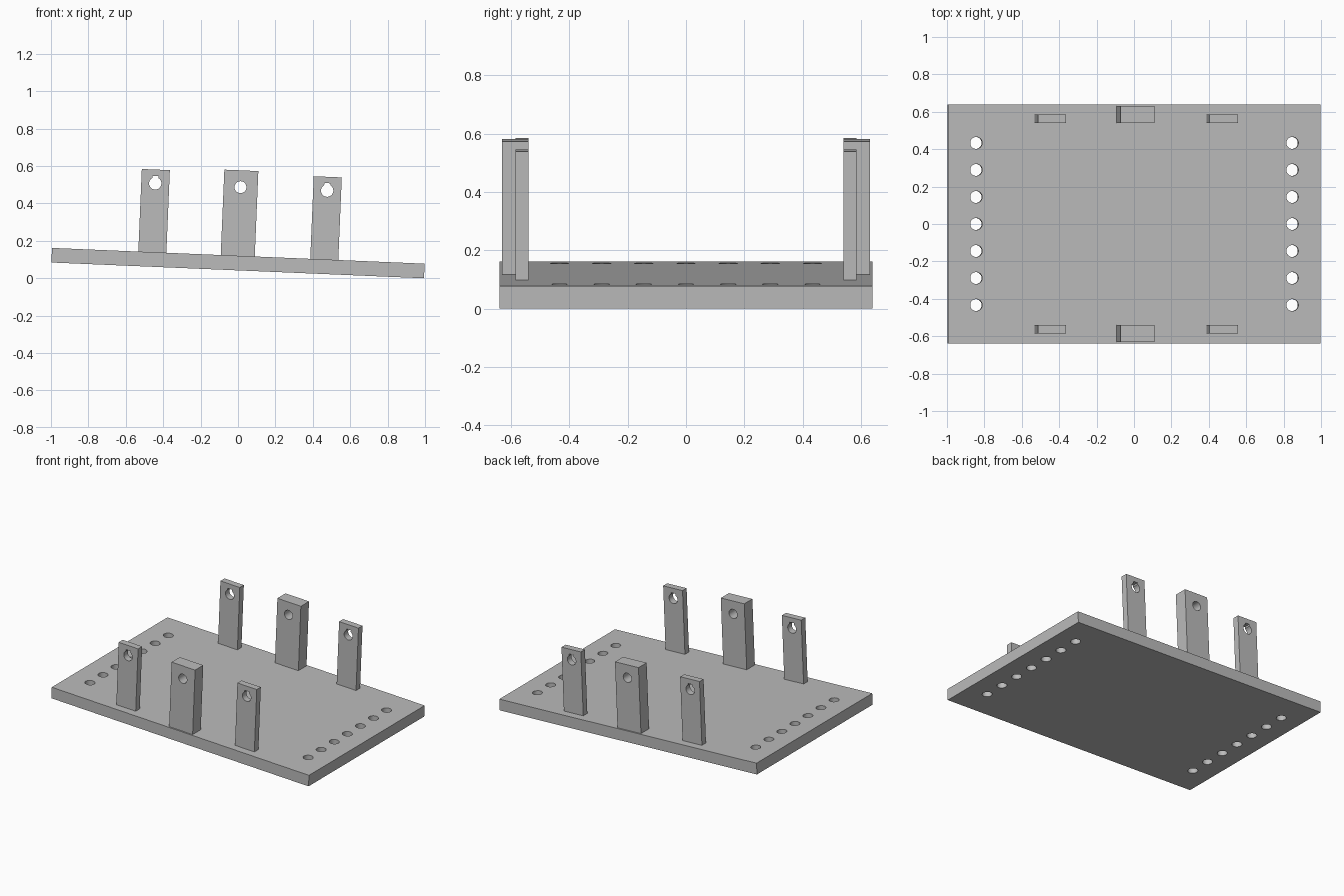
import bpy
import bmesh
from math import acos, cos, pi, sin
from mathutils import Matrix

if "Cube" in bpy.data.objects:
    bpy.data.objects.remove(bpy.data.objects["Cube"])

grey = bpy.data.materials.new("plain grey")
grey.use_nodes = True
grey.diffuse_color = (0.5, 0.5, 0.5, 1)
grey.node_tree.nodes["Principled BSDF"].inputs["Base Color"].default_value = (0.5, 0.5, 0.5, 1)

# The whole rack leans down towards its left end
TILT = Matrix.Translation((0, 0, 0.081)) @ Matrix.Rotation(0.0422, 4, 'Y')
THICK = 0.078
SURFACE = THICK / 2


def rectangle(x0, y0, x1, y1):
    return [(x0, y0), (x1, y0), (x1, y1), (x0, y1)]


def circle(x, y, r, steps=32):
    return [(x + r * cos(2 * pi * i / steps), y + r * sin(2 * pi * i / steps)) for i in range(steps)]


def keyhole(x, y, r, half_slot, top, steps=28):
    """Round hole with a narrow slot rising from it."""
    start = acos(half_slot / r)
    sweep = pi + 2 * start
    arc = [(x + r * cos(start - sweep * i / steps), y + r * sin(start - sweep * i / steps))
           for i in range(steps + 1)]
    return arc + [(x - half_slot, top), (x + half_slot, top)]


def pierced_slab(name, outlines, thickness, placement):
    """Extrude an outline, with the further outlines as through holes."""
    curve = bpy.data.curves.new(name + " profile", 'CURVE')
    curve.dimensions = '2D'
    curve.fill_mode = 'BOTH'
    curve.extrude = thickness / 2
    for outline in outlines:
        spline = curve.splines.new('POLY')
        spline.points.add(len(outline) - 1)
        for point, (x, y) in zip(spline.points, outline):
            point.co = (x, y, 0, 1)
        spline.use_cyclic_u = True
    source = bpy.data.objects.new(name + " profile", curve)
    mesh = bpy.data.meshes.new_from_object(source)
    bpy.data.objects.remove(source)
    bpy.data.curves.remove(curve)

    bm = bmesh.new()
    bm.from_mesh(mesh)
    bmesh.ops.remove_doubles(bm, verts=bm.verts, dist=0.0001)
    bmesh.ops.recalc_face_normals(bm, faces=bm.faces)
    bm.to_mesh(mesh)
    bm.free()
    mesh.transform(TILT @ placement)
    mesh.shade_smooth()
    mesh.set_sharp_from_angle(angle=pi / 6)
    mesh.name = name
    mesh.materials.clear()
    mesh.materials.append(grey)
    obj = bpy.data.objects.new(name, mesh)
    bpy.context.collection.objects.link(obj)
    return obj


# Base plate with a row of seven holes at each end
holes = [circle(side * 0.846, row * 0.1445, 0.032) for side in (-1, 1) for row in range(-3, 4)]
pierced_slab("base_plate", [rectangle(-0.997, -0.64, 0.997, 0.64)] + holes, THICK, Matrix())


def post(name, x, half_width, top, hole, inner_y, depth, side):
    """Upright post whose inner face lies at inner_y on the given side."""
    stand = Matrix.Translation((0, side * (inner_y + depth / 2), 0)) @ Matrix.Rotation(pi / 2, 4, 'X')
    body = rectangle(x - half_width, SURFACE, x + half_width, top)
    pierced_slab(name, [body, hole], depth, stand)


# Two facing rows: a thick post between two slim keyhole posts
for label, side in (("front", -1), ("back", 1)):
    post(label + "_middle_post", -0.003, 0.091, 0.496,
         circle(-0.004, 0.406, 0.032), 0.54, 0.09, side)
    for hand, x in (("right", -0.46), ("left", 0.46)):
        post(label + "_" + hand + "_post", x, 0.075, 0.481,
             keyhole(x, 0.407, 0.033, 0.017, 0.447), 0.54, 0.045, side)
